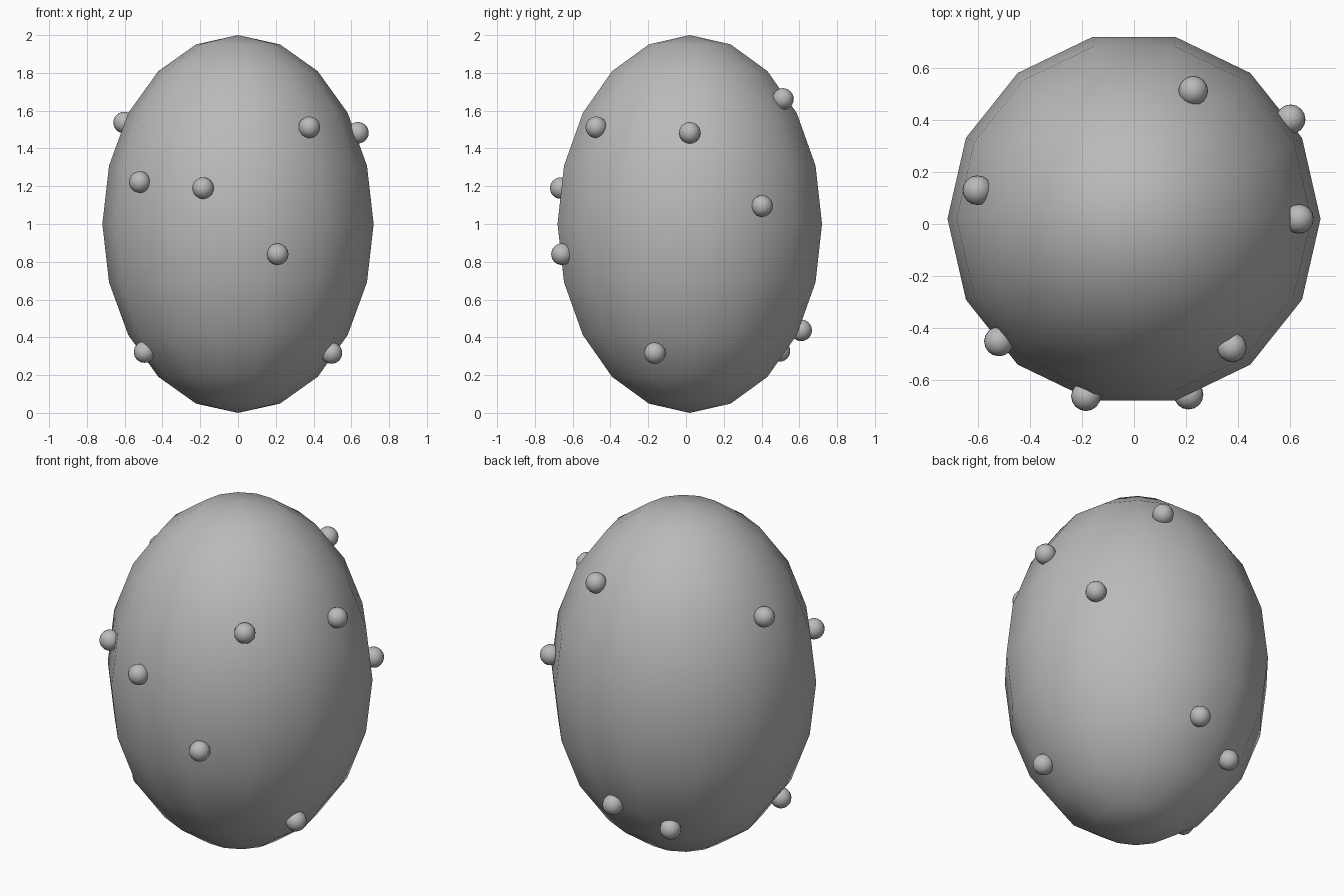
import bpy
import math

if "Cube" in bpy.data.objects:
    bpy.data.objects.remove(bpy.data.objects["Cube"])

grey = bpy.data.materials.new("mid grey")
grey.diffuse_color = (0.49, 0.49, 0.49, 1)
grey.use_nodes = True
grey.node_tree.nodes["Principled BSDF"].inputs["Base Color"].default_value = grey.diffuse_color


def ball(name, loc, scale, segments, rings, turn=0.0):
    bpy.ops.mesh.primitive_uv_sphere_add(segments=segments, ring_count=rings, radius=1,
                                         location=loc, rotation=(0, 0, turn))
    ob = bpy.context.object
    ob.name = name
    ob.scale = scale
    bpy.ops.object.transform_apply(location=False, rotation=True, scale=True)
    bpy.ops.object.shade_smooth()
    ob.data.materials.append(grey)
    return ob


# Egg-shaped body: 14 sides, 10 bands, a corner pointing along x
ball("egg_body", (0, 0.02, 1.0), (0.718, 0.718, 1.0), 14, 10, math.pi / 2)

# Small round bumps half sunk into the surface
bumps = [
    (0.377, -0.475, 1.512), (-0.185, -0.663, 1.19), (0.21, -0.657, 0.84),
    (-0.52, -0.452, 1.222), (-0.603, 0.13, 1.537), (0.228, 0.513, 1.662),
    (0.603, 0.403, 1.095), (0.635, 0.02, 1.483), (0.495, -0.165, 0.317),
    (-0.495, -0.178, 0.322), (-0.245, 0.495, 0.328), (0.05, 0.61, 0.437),
]
for i, p in enumerate(bumps):
    ball(f"bump_{i + 1}", p, (0.057, 0.057, 0.057), 16, 12)
